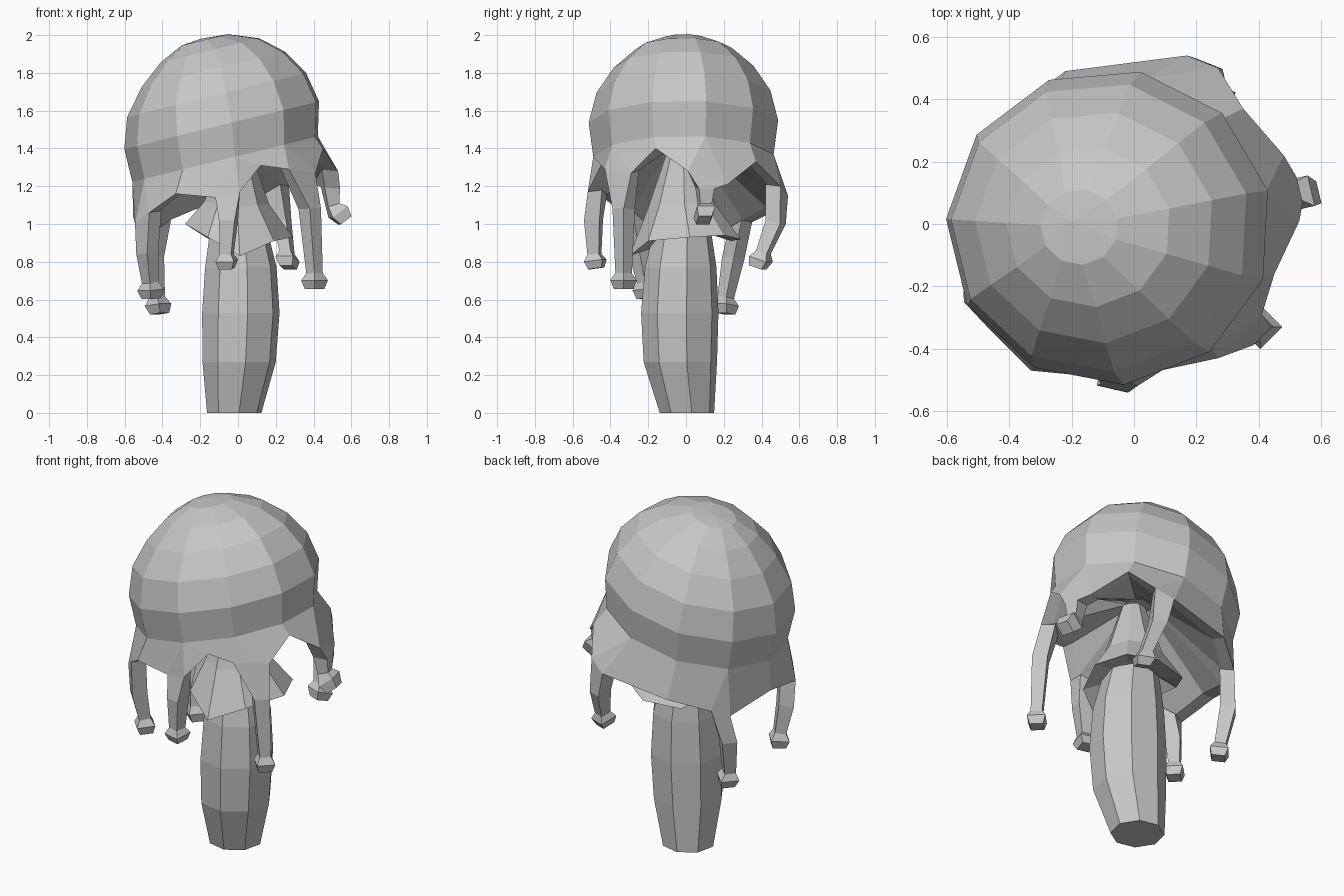
import bpy
import bmesh
from math import sin, cos, radians, tau
from mathutils import Vector

default_cube = bpy.data.objects.get("Cube")
if default_cube:
    bpy.data.objects.remove(default_cube)

grey = bpy.data.materials.new("plain_grey")
grey.use_nodes = True
colour = (0.57, 0.57, 0.57, 1)
grey.diffuse_color = colour
grey.node_tree.nodes["Principled BSDF"].inputs["Base Color"].default_value = colour


def finish(name, bm):
    """Turn a bmesh into a flat shaded object."""
    bmesh.ops.recalc_face_normals(bm, faces=bm.faces)
    mesh = bpy.data.meshes.new(name)
    bm.to_mesh(mesh)
    bm.free()
    mesh.materials.append(grey)
    obj = bpy.data.objects.new(name, mesh)
    bpy.context.collection.objects.link(obj)
    return obj


def add_loop(bm, points):
    return [bm.verts.new(p) for p in points]


def bridge(bm, lower, upper):
    """Join two closed loops that have equal point counts."""
    count = len(lower)
    for i in range(count):
        j = (i + 1) % count
        bm.faces.new((lower[i], lower[j], upper[j], upper[i]))


def stack(name, loops):
    """Skin a list of loops and close both ends."""
    bm = bmesh.new()
    rings = [add_loop(bm, loop) for loop in loops]
    for a, b in zip(rings, rings[1:]):
        bridge(bm, a, b)
    bm.faces.new(rings[0])
    bm.faces.new(rings[-1])
    return finish(name, bm)


# Cap: leaning dome of eleven sides with a ragged skirt
SIDES = 11
LEAN = 0.245


def cap_ring(x, z, radius):
    points = []
    for i in range(SIDES):
        angle = radians(177) + tau * i / SIDES
        dx = radius * cos(angle)
        points.append((x + dx, radius * 0.97 * sin(angle) - 0.01, z + dx * LEAN))
    return points


# Skirt edge points hanging from each column of the dome
skirt = [
    [(-.555, 0, 1.04)],
    [(-.545, -.25, 1), (-.47, -.33, 1.06)],
    [(-.33, -.47, 1.16)],
    [(-.12, -.49, 1.14), (.01, -.52, 1.17), (.12, -.45, 1.31)],
    [(.27, -.43, 1.29), (.41, -.29, 1.27)],
    [(.45, -.16, 1.4)],
    [(.53, .01, 1.28), (.48, .22, 1.21)],
    [(.35, .37, 1.33)],
    [(.27, .5, 1.2), (.17, .54, 1.15)],
    [(-.22, .49, 1.08)],
    [(-.41, .35, 1.01), (-.48, .27, .97)],
]

dome = [(-.062, 1.345, .498), (-.08, 1.525, .523), (-.107, 1.685, .48),
        (-.125, 1.82, .385), (-.145, 1.92, .265), (-.175, 1.975, .125)]

bm = bmesh.new()
rings = [add_loop(bm, cap_ring(*level)) for level in dome]
for a, b in zip(rings, rings[1:]):
    bridge(bm, a, b)
top = bm.verts.new((-.2, .01, 1.98))
for i in range(SIDES):
    bm.faces.new((rings[-1][i], rings[-1][(i + 1) % SIDES], top))

edge = [add_loop(bm, column) for column in skirt]
for i in range(SIDES):
    j = (i + 1) % SIDES
    bm.faces.new((rings[0][i], edge[i][-1], edge[j][0], rings[0][j]))
    for a, b in zip(edge[i], edge[i][1:]):
        bm.faces.new((rings[0][i], a, b))


# Underside: thick lip and a funnel that rises to the stem
def inward(point, scale):
    x, y, z = point
    return Vector(((x + .04) * scale - .04, (y + .02) * scale - .02, z + .01))


rim = [v for column in edge for v in column]
lip = add_loop(bm, [inward(v.co, .87) for v in rim])
ceiling = add_loop(bm, [inward(v.co, .14).xy.to_3d() + Vector((0, 0, 1.43)) for v in rim])
bridge(bm, rim, lip)
bridge(bm, lip, ceiling)
bm.faces.new(ceiling)
finish("cap", bm)


# Stem: bulging column with eight sides
def ring(x, y, z, radius, sides=8, turn=10):
    steps = [radians(turn) + tau * i / sides for i in range(sides)]
    return [(x + radius * cos(a), y + radius * sin(a), z) for a in steps]


stack("stem", [ring(-.02, .005, 0, .146), ring(.006, -.03, .27, .197),
               ring(.015, -.033, .53, .208), ring(.015, -.028, .77, .192),
               ring(.005, -.02, .95, .157), ring(-.03, -.04, 1.43, .05)])

# Veil: ragged flared collar around the upper stem
collar = [(.19, -.2, .91), (.29, .02, .93), (.22, .2, .94), (.08, .29, .92),
          (-.14, .24, .91), (-.28, .02, 1), (-.16, -.22, .93), (.01, -.3, .83)]


def collar_ring(scale, height, share):
    return [(x * scale - .01, y * scale - .02, height + z * share) for x, y, z in collar]


stack("stem_collar", [collar_ring(.55, .04, 1), collar,
                      collar_ring(.6, .92, .2), collar_ring(.25, 1.4, 0)])


# Tentacles: square limbs drawn out of the skirt edge, each with a knob
def tentacle(name, column, knee, wrist, tip):
    a, b = map(Vector, skirt[column][:2])
    knee, wrist, tip = map(Vector, (knee, wrist, tip))
    path = [(a + b) / 2, knee, wrist, wrist.lerp(tip, .45), tip]
    sizes = [.042, .031, .05, .036]
    side = (b - a).xy.to_3d().normalized()
    loops = [[a, b, inward(b, .85), inward(a, .85)]]
    for i, size in enumerate(sizes, 1):
        along = path[min(i + 1, 4)] - path[i - 1]
        out = along.cross(side).normalized()
        loops.append([path[i] + size * (side * s + out * o)
                      for s, o in ((-1, 1), (1, 1), (1, -1), (-1, -1))])
    stack(name, loops)


tentacle("back_right_tentacle", 10, (-.45, .25, .82),
         (-.43, .21, .61), (-.415, .21, .525))
tentacle("front_right_tentacle", 1, (-.48, -.245, .85),
         (-.465, -.215, .69), (-.46, -.21, .605))
tentacle("front_tentacle", 3, (-.05, -.49, 1.02),
         (-.06, -.485, .84), (-.06, -.475, .765))
tentacle("back_left_tentacle", 8, (.23, .475, 1.01),
         (.26, .41, .85), (.265, .38, .77))
tentacle("front_left_tentacle", 4, (.38, -.33, 1.08),
         (.405, -.33, .74), (.405, -.33, .655))
tentacle("side_left_tentacle", 6, (.49, .1, 1.19),
         (.5, .1, 1.1), (.565, .095, 1.02))
